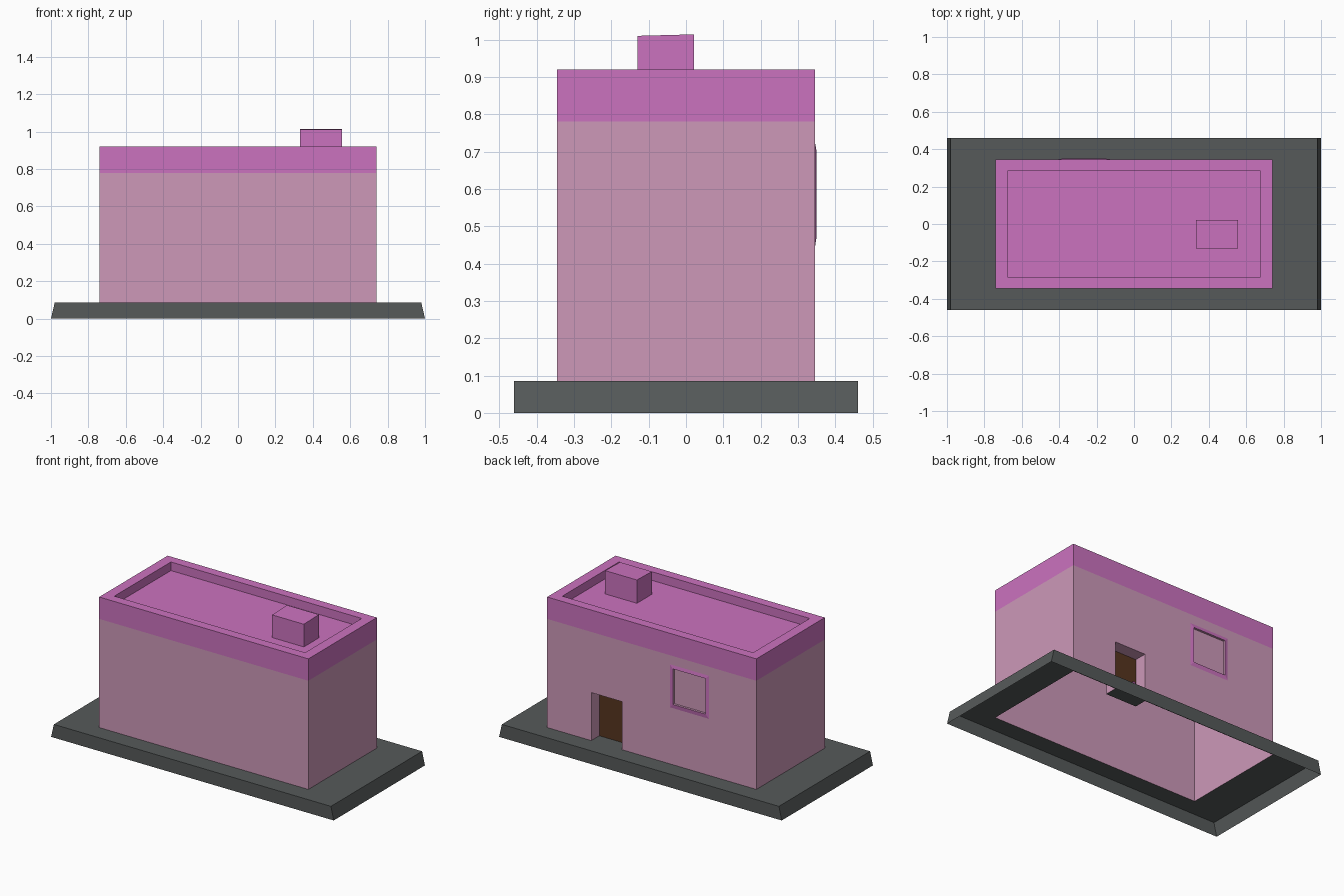
import bpy
import bmesh
from mathutils import Vector

if "Cube" in bpy.data.objects:
    bpy.data.objects.remove(bpy.data.objects["Cube"], do_unlink=True)


def material(name, rgb):
    m = bpy.data.materials.new(name)
    m.use_nodes = True
    m.diffuse_color = (*rgb, 1)
    m.node_tree.nodes["Principled BSDF"].inputs["Base Color"].default_value = (*rgb, 1)
    return m


PINK = material("pale pink", (0.61, 0.315, 0.485))
MAGENTA = material("magenta", (0.60, 0.17, 0.52))
GREY = material("slate grey", (0.093, 0.102, 0.102))
BROWN = material("dark brown", (0.095, 0.036, 0.014))


def finish(name, bm, mat):
    bmesh.ops.remove_doubles(bm, verts=bm.verts, dist=0.0005)
    me = bpy.data.meshes.new(name)
    bm.to_mesh(me)
    bm.free()
    me.materials.append(mat)
    ob = bpy.data.objects.new(name, me)
    bpy.context.collection.objects.link(ob)
    return ob


def panel(bm, points, facing):
    """One flat face whose normal points along facing."""
    f = bm.faces.new([bm.verts.new(p) for p in points])
    f.normal_update()
    if f.normal.dot(Vector(facing)) < 0:
        f.normal_flip()


def rect(x, y, z):
    """Horizontal rectangle as four corners; x and y are (low, high)."""
    return [(x[0], y[0], z), (x[1], y[0], z), (x[1], y[1], z), (x[0], y[1], z)]


def upright(x, z, y):
    """Rectangle parallel to the front as four corners."""
    return [(x[0], y, z[0]), (x[1], y, z[0]), (x[1], y, z[1]), (x[0], y, z[1])]


def bridge(bm, a, b, facing):
    """Four faces joining two rectangles; facing 1 is outward, -1 inward, or a direction."""
    centre = sum((Vector(p) for p in a), Vector()) / 4
    for i in range(4):
        j = (i + 1) % 4
        way = facing
        if isinstance(facing, int):
            way = facing * ((Vector(a[i]) + Vector(a[j])) / 2 - centre)
        panel(bm, [a[i], a[j], b[j], b[i]], way)


UP, BACK = (0, 0, 1), (0, 1, 0)
WX, WY = (-0.74, 0.74), (-0.346, 0.346)      # building footprint
FLOOR, BAND, TOP, DECK = 0.085, 0.78, 0.92, 0.865
DOOR_X, DOOR_Z, DOOR_Y = (0.209, 0.428), (FLOOR, 0.392), 0.265
WIN_X, WIN_Z = (-0.405, -0.128), (0.447, 0.722)
PANE_X, PANE_Z, PANE_Y = (-0.382, -0.153), (0.473, 0.70), 0.336

# Base: open underneath, ends sloping, with the footprint left open
bm = bmesh.new()
low = rect((-1, 1), (-0.461, 0.461), 0)
high = rect((-0.98, 0.98), (-0.461, 0.461), FLOOR)
bridge(bm, low, high, 1)
bridge(bm, high, rect(WX, WY, FLOOR), UP)
panel(bm, rect(DOOR_X, (DOOR_Y, WY[1]), FLOOR), UP)
finish("base", bm, GREY)

# Walls: three plain sides, and a back with door and window openings
bm = bmesh.new()
foot, head = rect(WX, WY, FLOOR), rect(WX, WY, BAND)
for i, way in ((0, (0, -1, 0)), (1, (1, 0, 0)), (3, (-1, 0, 0))):
    j = (i + 1) % 4
    panel(bm, [foot[i], foot[j], head[j], head[i]], way)
xs = sorted([*WX, *DOOR_X, *WIN_X])
zs = sorted([FLOOR, BAND, DOOR_Z[1], *WIN_Z])
for x in zip(xs, xs[1:]):
    for z in zip(zs, zs[1:]):
        in_door = x == DOOR_X and z[1] <= DOOR_Z[1]
        in_window = x == WIN_X and z == WIN_Z
        if not in_door and not in_window:
            panel(bm, upright(x, z, WY[1]), BACK)

# Door recess sides and lintel
outer, inner = upright(DOOR_X, DOOR_Z, WY[1]), upright(DOOR_X, DOOR_Z, DOOR_Y)
for i, way in ((1, (-1, 0, 0)), (2, (0, 0, -1)), (3, (1, 0, 0))):
    j = (i + 1) % 4
    panel(bm, [outer[i], outer[j], inner[j], inner[i]], way)

# Window pane and its reveal
lip = upright(PANE_X, PANE_Z, WY[1] + 0.004)
pane = upright(PANE_X, PANE_Z, PANE_Y)
bridge(bm, lip, pane, -1)
panel(bm, pane, BACK)
finish("walls", bm, PINK)

# Window frame, rising slightly towards the pane
bm = bmesh.new()
bridge(bm, upright(WIN_X, WIN_Z, WY[1]), lip, BACK)
finish("window_frame", bm, MAGENTA)

# Roof: painted band, parapet top, parapet inside and sunken deck
bm = bmesh.new()
rim = rect(WX, WY, TOP)
inside = (-0.675, 0.675), (-0.286, 0.286)
rim_in, deck = rect(*inside, TOP), rect(*inside, DECK)
bridge(bm, head, rim, 1)
bridge(bm, rim, rim_in, UP)
bridge(bm, rim_in, deck, -1)
panel(bm, deck, UP)
finish("roof", bm, MAGENTA)

# Chimney with a barely sloping top
bm = bmesh.new()
stack = (0.332, 0.557), (-0.13, 0.022)
cap = [(x, y, 1.01 if y < 0 else 1.014) for x, y, z in rect(*stack, TOP)]
bridge(bm, rect(*stack, DECK), cap, 1)
panel(bm, cap, UP)
finish("chimney", bm, MAGENTA)

# Door and knob
bm = bmesh.new()
panel(bm, inner, BACK)
finish("door", bm, BROWN)

bm = bmesh.new()
bmesh.ops.create_icosphere(bm, subdivisions=1, radius=0.014)
bmesh.ops.translate(bm, verts=bm.verts, vec=(0.235, DOOR_Y + 0.012, 0.22))
finish("door_knob", bm, MAGENTA)
